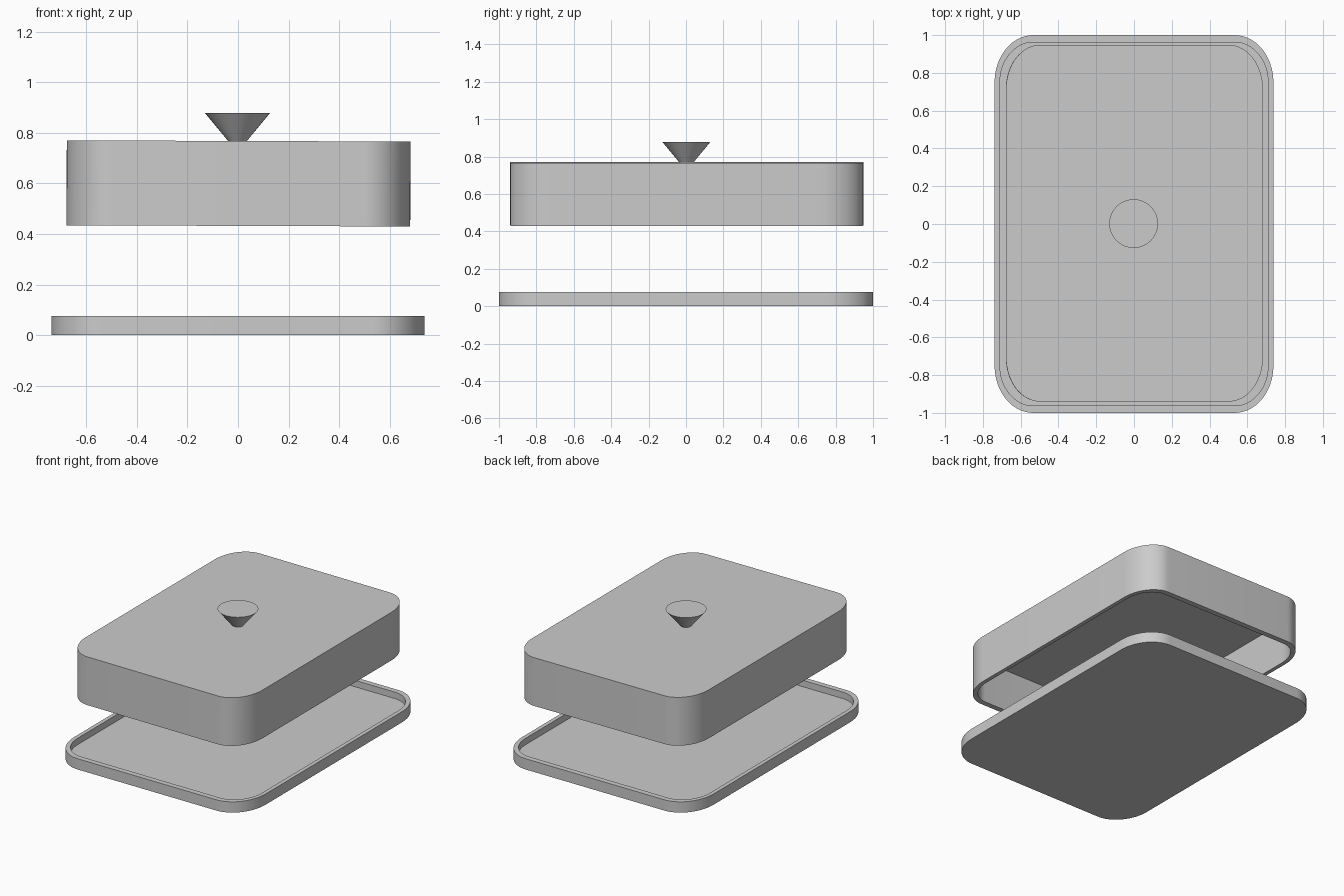
import bpy, bmesh, math

if "Cube" in bpy.data.objects:
    bpy.data.objects.remove(bpy.data.objects["Cube"])

SEG = 16  # segments per rounded corner


def rounded_ring(bm, hx, hy, rx, ry, z):
    """Loop of verts: rectangle with elliptical corners."""
    ring = []
    for q, (sx, sy) in enumerate([(1, 1), (-1, 1), (-1, -1), (1, -1)]):
        for i in range(SEG + 1):
            a = math.pi / 2 * (q + i / SEG)
            ring.append(bm.verts.new((sx * (hx - rx) + rx * math.cos(a),
                                      sy * (hy - ry) + ry * math.sin(a), z)))
    return ring


def finish(bm, name, loc=(0, 0, 0), rot=(0, 0, 0)):
    bmesh.ops.recalc_face_normals(bm, faces=bm.faces)
    me = bpy.data.meshes.new(name)
    bm.to_mesh(me)
    bm.free()
    ob = bpy.data.objects.new(name, me)
    ob.location, ob.rotation_euler = loc, rot
    bpy.context.collection.objects.link(ob)
    bpy.ops.object.select_all(action='DESELECT')
    ob.select_set(True)
    bpy.context.view_layer.objects.active = ob
    bpy.ops.object.shade_smooth_by_angle(angle=math.radians(30))
    return ob


def open_box(name, hx, hy, rx, ry, wall, z_closed, z_open, z_inner, **place):
    """Hollow rounded box: closed at z_closed, open at z_open."""
    wx, wy = wall
    outer, inner = (hx, hy, rx, ry), (hx - wx, hy - wy, rx - wx, ry - wy)
    bm = bmesh.new()
    rings = [rounded_ring(bm, *s, z) for s, z in
             [(outer, z_closed), (outer, z_open), (inner, z_open), (inner, z_inner)]]
    for a, b in zip(rings, rings[1:]):
        n = len(a)
        for i in range(n):
            j = (i + 1) % n
            bm.faces.new((a[i], a[j], b[j], b[i]))
    bm.faces.new(rings[0])
    bm.faces.new(rings[-1])
    return finish(bm, name, **place)


# Shallow tray with raised rim
open_box("tray", 0.738, 1.0, 0.205, 0.25, (0.028, 0.038), 0.0, 0.075, 0.03)

# Hollow lid, open underneath, resting at a very slight tilt
open_box("lid", 0.68, 0.944, 0.18, 0.235, (0.028, 0.038), 0.168, -0.168, 0.13,
         loc=(0.002, 0.004, 0.6), rot=(0, math.radians(0.2), 0))

# Flared conical knob
bm = bmesh.new()
bmesh.ops.create_cone(bm, cap_ends=True, segments=32, radius1=0.034,
                      radius2=0.129, depth=0.115)
finish(bm, "knob", loc=(-0.002, 0.002, 0.8215))
